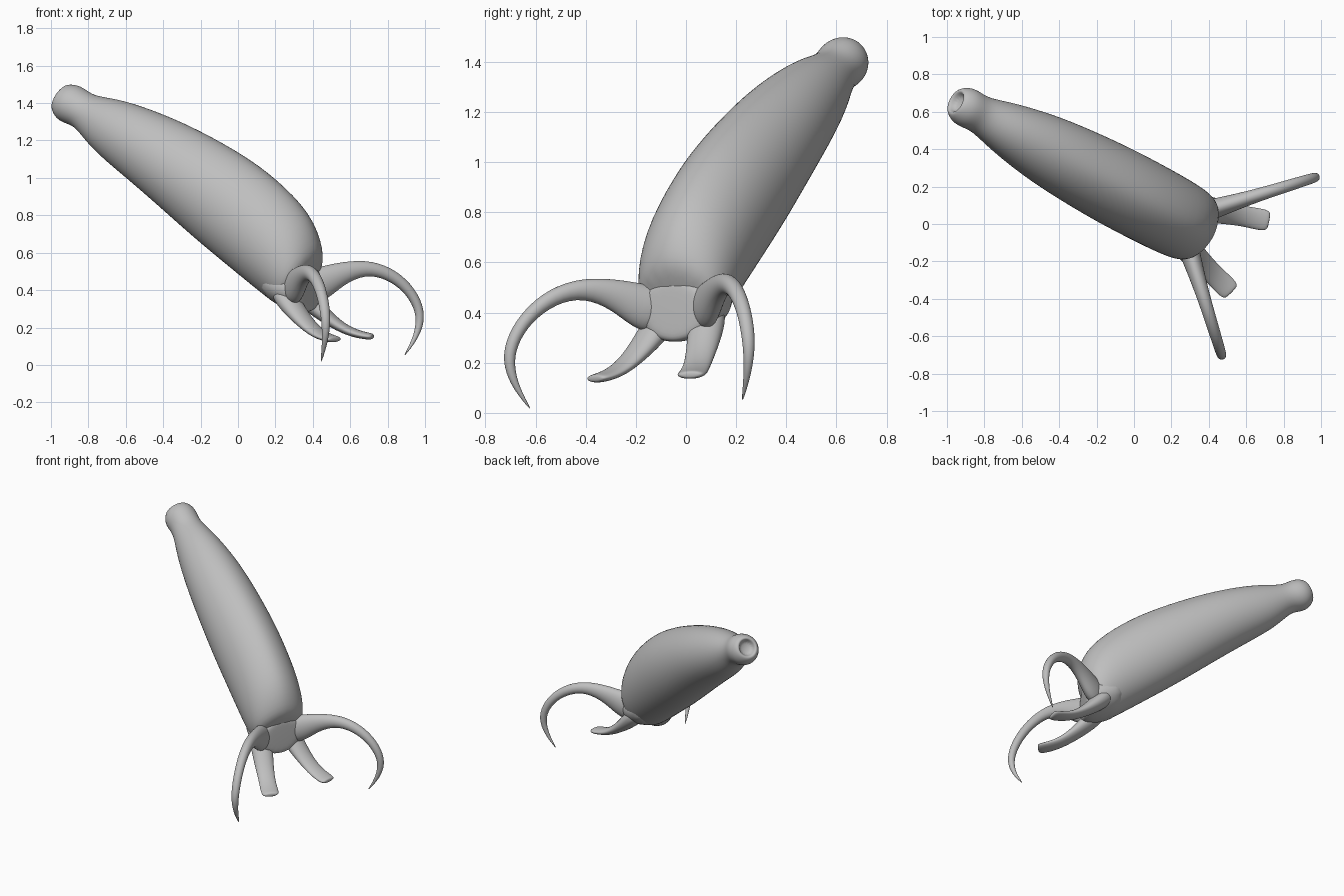
import bpy, bmesh, math
from mathutils import Vector

cube = bpy.data.objects.get("Cube")
if cube:
    bpy.data.objects.remove(cube)

GREY = (0.52, 0.52, 0.52, 1)
mat = bpy.data.materials.new("plain grey")
mat.use_nodes = True
mat.diffuse_color = GREY
mat.node_tree.nodes["Principled BSDF"].inputs["Base Color"].default_value = GREY

# The creature's own frame: forward, sideways and a slight roll
FORWARD = Vector((0.885, -0.466, 0))
SIDE = Vector((0.466, 0.885, 0.035))
ORIGIN = SIDE * 0.135
UP = Vector((0, 0, 1))


def loft(name, base, heading, stations, tilt=None, sides=16, ridge=0.0):
    """Skin oval sections (distance, height, half height, half width)
    that lie along a path in one upright plane."""
    ca, sa = math.cos(heading), math.sin(heading)
    along = FORWARD * ca + SIDE * sa
    across = SIDE * ca - FORWARD * sa
    start = ORIGIN + FORWARD * base[0] + SIDE * base[1]
    bm = bmesh.new()
    rings = []
    for i, (r, z, hh, hw) in enumerate(stations):
        if tilt is None:
            a, b = stations[max(i - 1, 0)], stations[min(i + 1, len(stations) - 1)]
            t = math.atan2(b[1] - a[1], b[0] - a[0])
        else:
            t = tilt
        normal = UP * math.cos(t) - along * math.sin(t)
        centre = start + along * r + UP * z
        ring = []
        for k in range(sides):
            ang = 2 * math.pi * k / sides
            s = math.sin(ang)
            peak = 1 + (ridge * s ** 12 if s > 0 and r > -0.5 else 0)
            ring.append(bm.verts.new(centre + across * hw * 1.02 * math.cos(ang)
                                     + normal * hh * 1.02 * s * peak))
        rings.append(ring)
    for a, b in zip(rings, rings[1:]):
        for k in range(sides):
            n = (k + 1) % sides
            bm.faces.new((a[k], a[n], b[n], b[k]))
    bm.faces.new(rings[0])
    bm.faces.new(rings[-1])
    bmesh.ops.recalc_face_normals(bm, faces=bm.faces)
    mesh = bpy.data.meshes.new(name)
    bm.to_mesh(mesh)
    bm.free()
    mesh.materials.append(mat)
    mesh.shade_smooth()
    obj = bpy.data.objects.new(name, mesh)
    bpy.context.collection.objects.link(obj)
    sub = obj.modifiers.new("smooth", "SUBSURF")
    sub.levels = sub.render_levels = 2
    return obj


# Long leaning body with a knobbed, dimpled tail end
loft("body", (0, 0), 0, [
    (-1.11, 1.41, 0.045, 0.045),
    (-1.15, 1.432, 0.055, 0.055),
    (-1.145, 1.428, 0.08, 0.08),
    (-1.10, 1.40, 0.108, 0.108),
    (-1.05, 1.375, 0.105, 0.105),
    (-0.99, 1.35, 0.095, 0.10),
    (-0.864, 1.283, 0.156, 0.14),
    (-0.637, 1.17, 0.197, 0.185),
    (-0.43, 1.048, 0.225, 0.205),
    (-0.2, 0.901, 0.254, 0.217),
    (-0.012, 0.773, 0.263, 0.217),
    (0.215, 0.593, 0.25, 0.212),
    (0.31, 0.46, 0.195, 0.19),
    (0.335, 0.43, 0.13, 0.14),
], tilt=math.radians(-31), ridge=0.05)

# Blunt head under the front of the body
loft("head", (0, 0), 0, [
    (0.10, 0.47, 0.11, 0.15),
    (0.22, 0.42, 0.12, 0.18),
    (0.32, 0.405, 0.13, 0.18),
    (0.37, 0.405, 0.125, 0.15),
    (0.375, 0.405, 0.09, 0.10),
], tilt=0)

for label, m in (("left", 1), ("right", -1)):
    # Curved tusk sweeping outward, then down to a point
    loft(label + "_tusk", (0.334, 0.13 * m), math.radians(45 * m), [
        (-0.06, 0.40, 0.10, 0.06),
        (0.03, 0.425, 0.095, 0.055),
        (0.13, 0.475, 0.065, 0.045),
        (0.27, 0.508, 0.042, 0.036),
        (0.40, 0.476, 0.036, 0.033),
        (0.51, 0.395, 0.03, 0.03),
        (0.575, 0.29, 0.027, 0.028),
        (0.583, 0.20, 0.023, 0.022),
        (0.55, 0.11, 0.013, 0.013),
        (0.49, 0.025, 0.002, 0.003),
    ], sides=10)
    # Flat splayed foot
    loft(label + "_foot", (0.277, 0.107 * m), math.radians(17 * m), [
        (-0.06, 0.42, 0.06, 0.07),
        (0.03, 0.325, 0.055, 0.075),
        (0.13, 0.235, 0.035, 0.062),
        (0.23, 0.17, 0.025, 0.055),
        (0.32, 0.145, 0.02, 0.06),
        (0.362, 0.14, 0.018, 0.055),
        (0.372, 0.14, 0.01, 0.035),
    ], sides=12)
